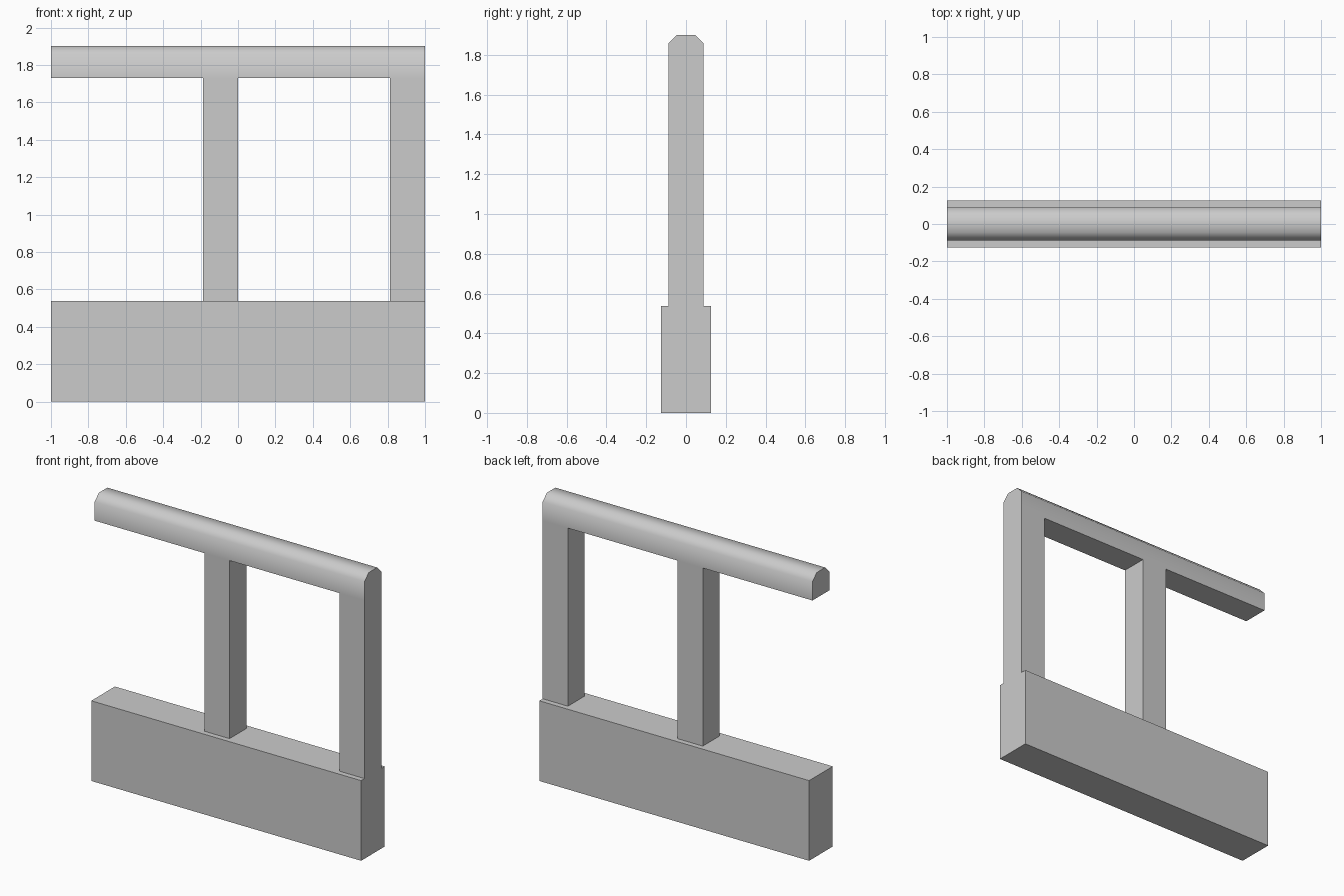
import bpy, bmesh, math

if "Cube" in bpy.data.objects:
    bpy.data.objects.remove(bpy.data.objects["Cube"])


def prism(name, profile, x0, x1):
    """Extrude a (y, z) profile along x."""
    bm = bmesh.new()
    face = bm.faces.new([bm.verts.new((x0, y, z)) for y, z in profile])
    ext = bmesh.ops.extrude_face_region(bm, geom=[face])
    verts = [g for g in ext["geom"] if isinstance(g, bmesh.types.BMVert)]
    bmesh.ops.translate(bm, verts=verts, vec=(x1 - x0, 0, 0))
    bmesh.ops.recalc_face_normals(bm, faces=bm.faces)
    mesh = bpy.data.meshes.new(name)
    bm.to_mesh(mesh)
    bm.free()
    ob = bpy.data.objects.new(name, mesh)
    bpy.context.collection.objects.link(ob)
    return ob


def rect(half, z0, z1):
    return [(-half, z0), (half, z0), (half, z1), (-half, z1)]


BASE_TOP, RAIL_BOTTOM, TOP = 0.537, 1.73, 1.90
HALF, CHAMFER = 0.089, 0.044

# Solid lower wall
prism("base_wall", rect(0.125, 0, BASE_TOP), -1, 1)

# Posts at the middle and the right end
for name, right in (("middle_post", 0.0), ("end_post", 1.0)):
    prism(name, rect(HALF, BASE_TOP, RAIL_BOTTOM), right - 0.187, right)

# Handrail with smooth-shaded chamfered top
rail = prism("handrail", [
    (-HALF, RAIL_BOTTOM), (HALF, RAIL_BOTTOM), (HALF, TOP - CHAMFER),
    (HALF - CHAMFER, TOP), (CHAMFER - HALF, TOP), (-HALF, TOP - CHAMFER)], -1, 1)
bpy.ops.object.select_all(action='DESELECT')
rail.select_set(True)
bpy.context.view_layer.objects.active = rail
bpy.ops.object.shade_smooth_by_angle(angle=math.radians(60))
